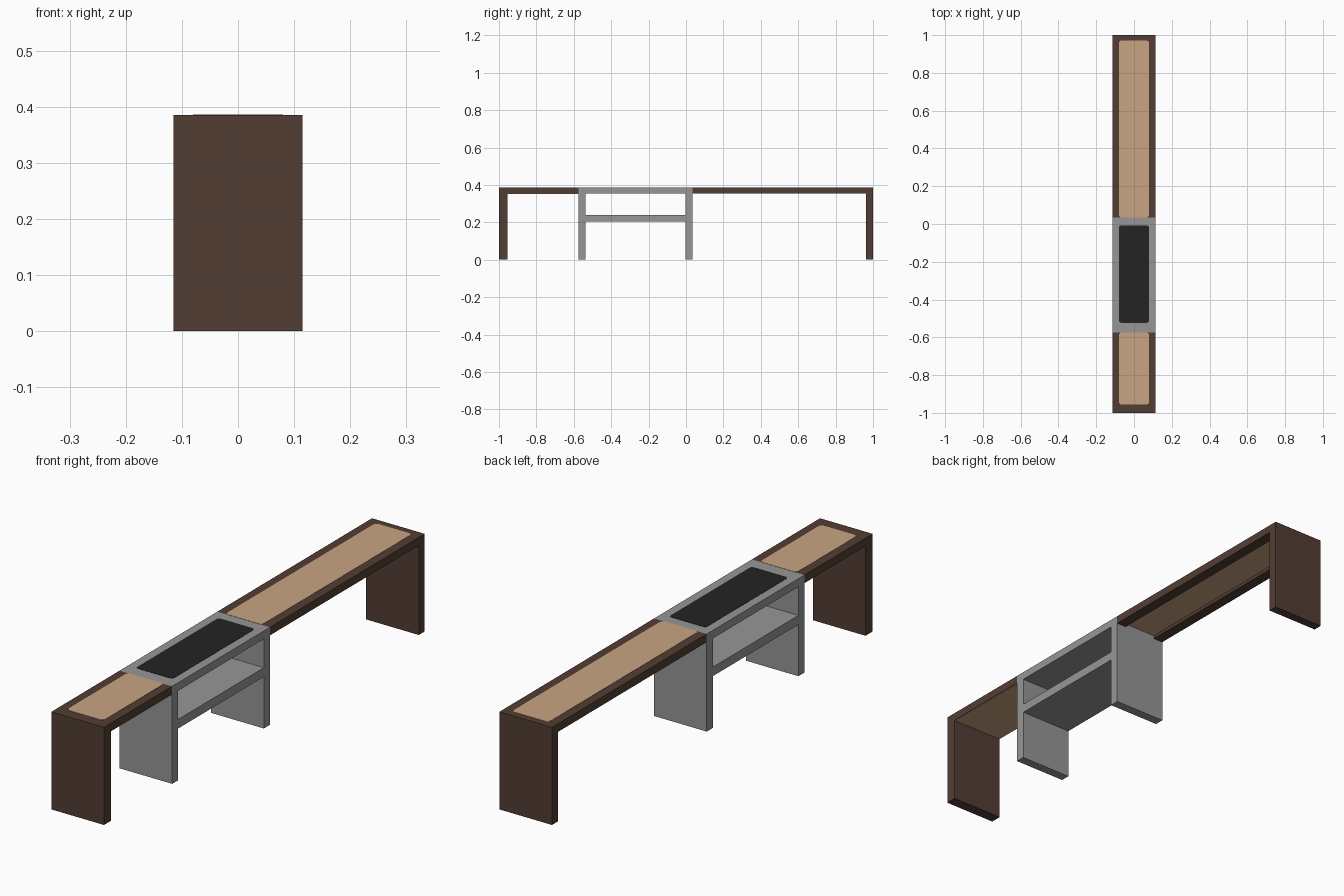
import bpy, bmesh

if "Cube" in bpy.data.objects:
    bpy.data.objects.remove(bpy.data.objects["Cube"])


def material(name, rgb):
    m = bpy.data.materials.new(name)
    m.diffuse_color = (*rgb, 1)
    m.use_nodes = True
    m.node_tree.nodes["Principled BSDF"].inputs["Base Color"].default_value = m.diffuse_color
    return m


wood = material("dark brown wood", (0.084, 0.048, 0.033))
tan = material("tan panel", (0.58, 0.376, 0.223))
metal = material("grey metal", (0.305, 0.305, 0.305))
black = material("black pad", (0.017, 0.017, 0.017))


def box(name, mat, x, y, z, corner=0):
    """Box from ranges; corner rounds the upright edges."""
    bm = bmesh.new()
    bmesh.ops.create_cube(bm, size=1)
    for v in bm.verts:
        for i, (a, b) in enumerate((x, y, z)):
            v.co[i] = a if v.co[i] < 0 else b
    if corner:
        upright = [e for e in bm.edges
                   if abs(e.verts[0].co.z - e.verts[1].co.z) > 1e-6]
        bmesh.ops.bevel(bm, geom=upright, offset=corner, segments=3,
                        profile=0.5, affect='EDGES')
    me = bpy.data.meshes.new(name)
    bm.to_mesh(me)
    bm.free()
    me.materials.append(mat)
    ob = bpy.data.objects.new(name, me)
    bpy.context.collection.objects.link(ob)
    return ob


W, H, T = 0.115, 0.385, 0.353      # half width, top, underside of top
FULL, INNER = (-W, W), (-0.08, 0.08)
M0, M1 = -0.575, 0.035             # ends of the metal unit

# Wooden end legs
box("front_leg", wood, FULL, (-1, -0.955), (0, H))
box("back_leg", wood, FULL, (0.963, 1), (0, H))

# Two wooden seats: side rails, tan core and rounded tan top panel
for name, y0, y1 in (("front", -0.955, M0), ("back", M1, 0.963)):
    for side, x in (("left", (-W, -0.072)), ("right", (0.072, W))):
        box(f"{name}_{side}_rail", wood, x, (y0, y1), (T, H))
    box(f"{name}_seat_core", tan, (-0.072, 0.072), (y0, y1), (0.366, H))
box("front_seat_panel", tan, INNER, (-0.955, M0), (H - 0.001, H + 0.001), 0.015)
box("back_seat_panel", tan, INNER, (M1, 0.972), (H - 0.001, H + 0.001), 0.015)
# Tan lining under the short seat
box("front_seat_lining", tan, (-0.113, 0.113), (-0.955, M0), (T - 0.001, T + 0.001))

# Metal unit: legs, top, shelf and black pad
box("metal_front_leg", metal, FULL, (M0, M0 + 0.038), (0, H))
box("metal_back_leg", metal, FULL, (M1 - 0.038, M1), (0, H))
for name, z in (("metal_top", (T, H)), ("metal_shelf", (0.204, 0.24))):
    box(name, metal, FULL, (M0 + 0.038, M1 - 0.038), z)
box("black_pad", black, INNER, (-0.523, -0.008), (H - 0.001, H + 0.001), 0.012)
